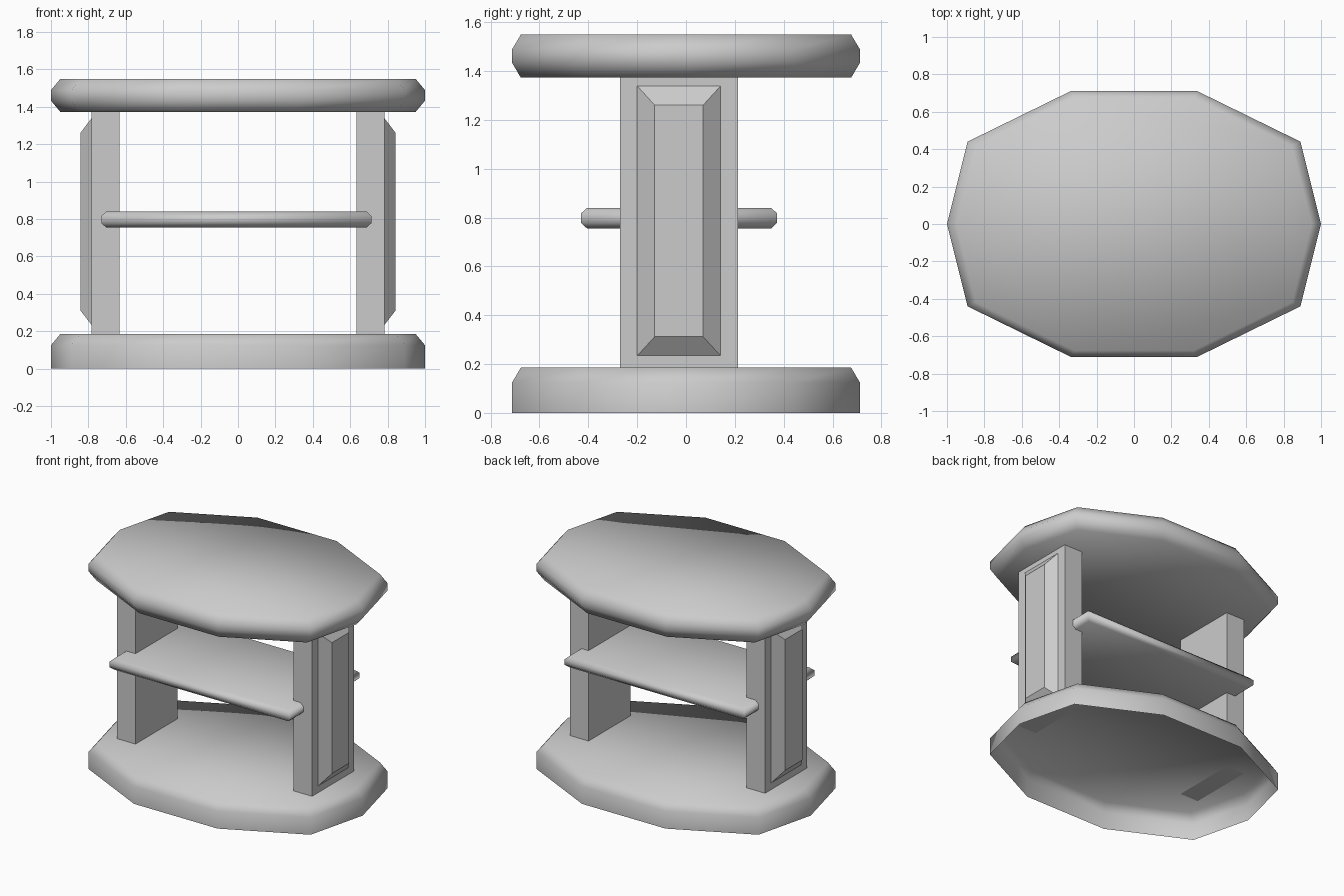
import bpy, bmesh
from math import radians

if "Cube" in bpy.data.objects:
    bpy.data.objects.remove(bpy.data.objects["Cube"])


def loft(name, rings, cap_start=True, cap_end=True, smooth=None):
    """Skin a stack of equal-length point rings into one object."""
    bm = bmesh.new()
    loops = [[bm.verts.new(p) for p in ring] for ring in rings]
    n = len(rings[0])
    for a, b in zip(loops, loops[1:]):
        for i in range(n):
            j = (i + 1) % n
            bm.faces.new((a[i], a[j], b[j], b[i]))
    if cap_start:
        bm.faces.new(loops[0][::-1])
    if cap_end:
        bm.faces.new(loops[-1])
    bmesh.ops.recalc_face_normals(bm, faces=bm.faces)
    mesh = bpy.data.meshes.new(name)
    bm.to_mesh(mesh)
    bm.free()
    obj = bpy.data.objects.new(name, mesh)
    bpy.context.collection.objects.link(obj)
    if smooth:
        bpy.ops.object.select_all(action='DESELECT')
        obj.select_set(True)
        bpy.context.view_layer.objects.active = obj
        bpy.ops.object.shade_smooth_by_angle(angle=radians(smooth))
    return obj


# Ten-sided oval outline shared by both slabs
quarter = [(0.89, 0.44), (0.335, 0.712)]
upper = [(1, 0)] + quarter + [(-x, y) for x, y in reversed(quarter)]
outline = upper + [(-x, -y) for x, y in upper]


def oval(z, s=1.0):
    return [(x * s, y * s, z) for x, y in outline]


# Base is a shell, open underneath
loft("base", [oval(0), oval(0.125), oval(0.185, 0.95)], cap_start=False, smooth=60)

# Table top, bevelled above and below
loft("table_top", [oval(1.373, 0.95), oval(1.433), oval(1.489), oval(1.549, 0.95)], smooth=60)


# Shelf board with bevelled rim
def board(z, d):
    x0, x1, y0, y1 = -0.73 + d, 0.713 - d, -0.43 + d, 0.373 - d
    return [(x0, y0, z), (x1, y0, z), (x1, y1, z), (x0, y1, z)]


loft("shelf", [board(0.755, 0.025), board(0.778, 0), board(0.817, 0), board(0.84, 0.025)], smooth=60)


# Upright legs with a raised outer panel
def side_rect(x, y0, y1, z0, z1):
    return [(x, y0, z0), (x, y1, z0), (x, y1, z1), (x, y0, z1)]


for side, s in (("left", -1), ("right", 1)):
    loft(side + "_leg", [side_rect(s * 0.633, -0.27, 0.212, 0.185, 1.374),
                         side_rect(s * 0.783, -0.27, 0.212, 0.185, 1.374)])
    loft(side + "_leg_panel", [side_rect(s * 0.783, -0.2, 0.142, 0.234, 1.339),
                               side_rect(s * 0.843, -0.128, 0.07, 0.312, 1.26)],
         cap_start=False)
